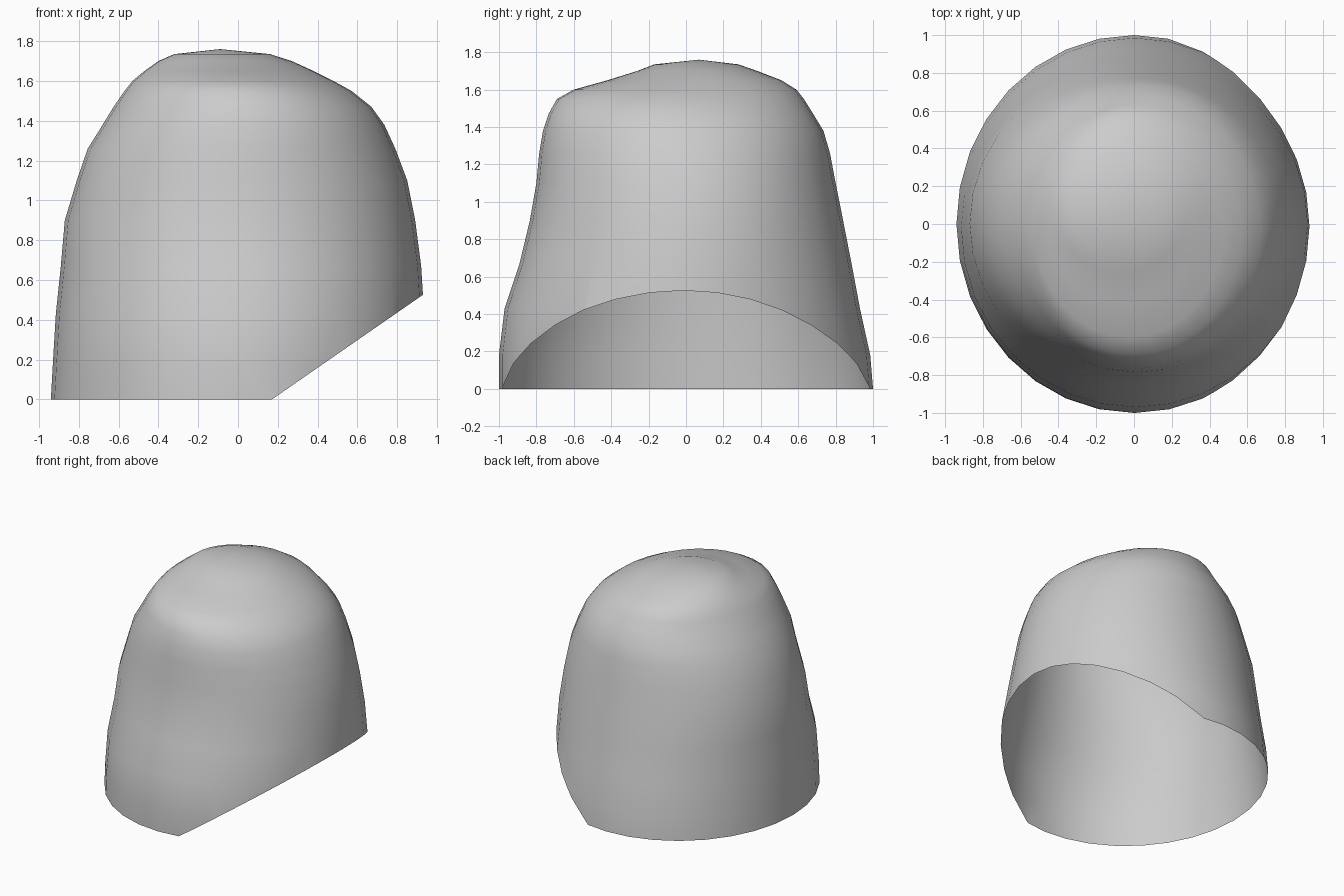
import bpy, bmesh, math
from mathutils import Vector

if "Cube" in bpy.data.objects:
    bpy.data.objects.remove(bpy.data.objects["Cube"])

SEGMENTS = 32

# Cross-sections: height, left x, right x, front y, back y
RINGS = [
    (0.00, -0.94, 0.94, -1.00, 1.00),
    (0.18, -0.93, 0.94, -1.00, 0.985),
    (0.43, -0.915, 0.935, -0.97, 0.93),
    (0.67, -0.89, 0.92, -0.89, 0.885),
    (0.90, -0.87, 0.89, -0.835, 0.84),
    (1.10, -0.81, 0.85, -0.80, 0.80),
    (1.26, -0.755, 0.79, -0.785, 0.77),
    (1.38, -0.68, 0.735, -0.765, 0.735),
    (1.47, -0.625, 0.67, -0.735, 0.68),
    (1.55, -0.57, 0.57, -0.69, 0.63),
    (1.60, -0.53, 0.48, -0.60, 0.59),
    (1.65, -0.47, 0.38, -0.42, 0.51),
    (1.70, -0.40, 0.27, -0.26, 0.38),
    (1.735, -0.32, 0.16, -0.17, 0.28),
]
APEX = (-0.09, 0.07, 1.76)

# Lofted open-bottomed dome
bm = bmesh.new()
loops = []
for z, xl, xr, yf, yb in RINGS:
    cx, cy, rx, ry = (xl + xr) / 2, (yf + yb) / 2, (xr - xl) / 2, (yb - yf) / 2
    angles = [2 * math.pi * i / SEGMENTS for i in range(SEGMENTS)]
    loops.append([bm.verts.new((cx + rx * math.cos(a), cy + ry * math.sin(a), z)) for a in angles])
for low, high in zip(loops, loops[1:]):
    for i in range(SEGMENTS):
        j = (i + 1) % SEGMENTS
        bm.faces.new((low[i], low[j], high[j], high[i]))
apex = bm.verts.new(APEX)
for i in range(SEGMENTS):
    bm.faces.new((loops[-1][i], loops[-1][(i + 1) % SEGMENTS], apex))

# Slanted opening on the right side
normal = Vector((0.53, 0, -0.765)).normalized()
bmesh.ops.bisect_plane(bm, geom=bm.verts[:] + bm.edges[:] + bm.faces[:], dist=1e-5,
                       plane_co=(0.17, 0, 0), plane_no=normal, clear_outer=True)

for f in bm.faces:
    f.smooth = True
mesh = bpy.data.meshes.new("dome_shell")
bm.to_mesh(mesh)
bm.free()
bpy.context.collection.objects.link(bpy.data.objects.new("dome_shell", mesh))
